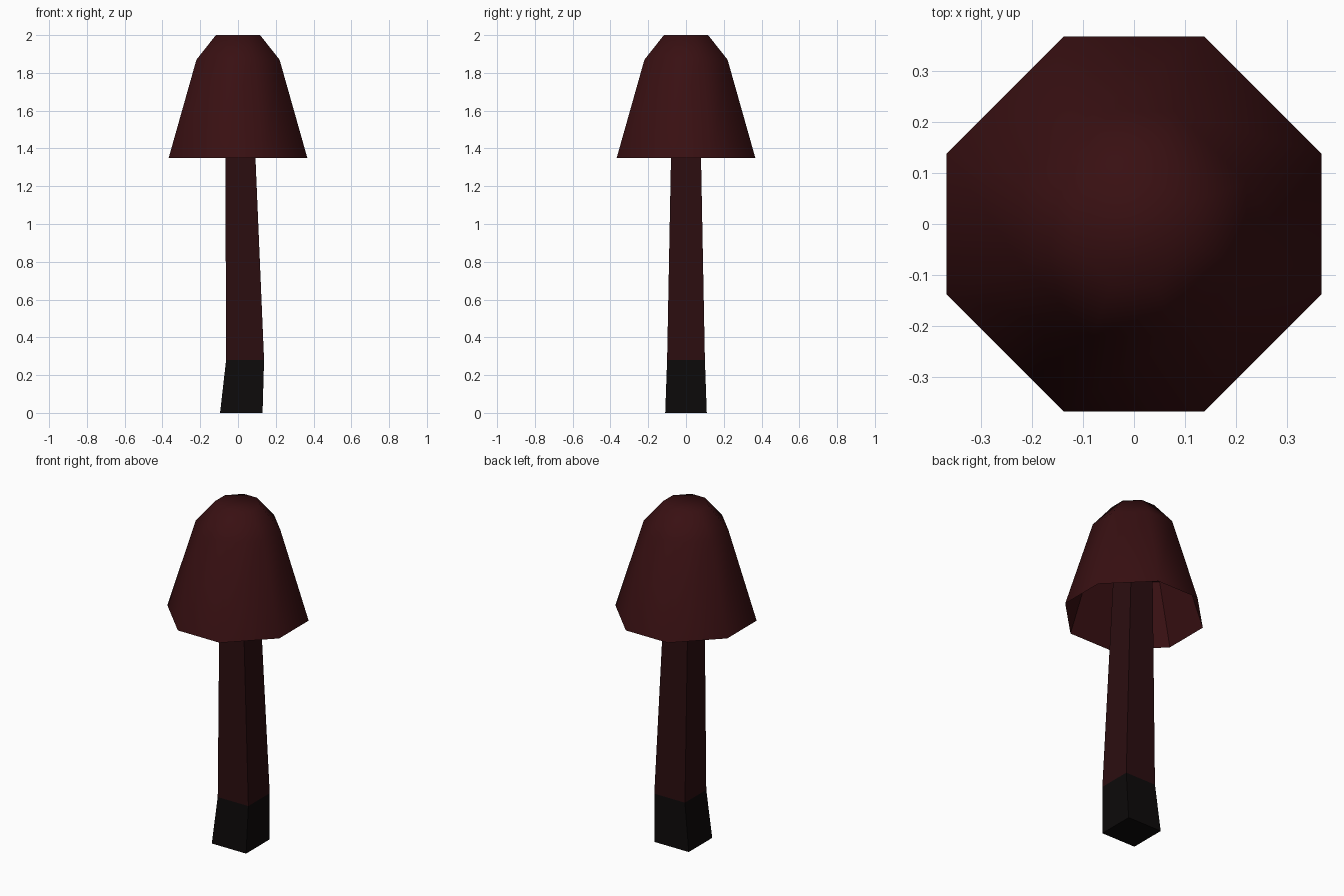
import bpy, bmesh

if "Cube" in bpy.data.objects:
    bpy.data.objects.remove(bpy.data.objects["Cube"])


def material(name, color):
    m = bpy.data.materials.new(name)
    m.diffuse_color = (*color, 1)
    m.use_nodes = True
    m.node_tree.nodes["Principled BSDF"].inputs["Base Color"].default_value = m.diffuse_color
    return m


def octagon(a, z, ox=0.0, oy=0.0):
    h = a * 0.375
    pts = [(a, -h), (a, h), (h, a), (-h, a), (-a, h), (-a, -h), (-h, -a), (h, -a)]
    return [(x + ox, y + oy, z) for x, y in pts]


def rectangle(x0, x1, hy, z):
    return [(x0, -hy, z), (x1, -hy, z), (x1, hy, z), (x0, hy, z)]


def loft(name, rings, mat, bottom=False, top=False, smooth=False, flip=False):
    bm = bmesh.new()
    loops = [[bm.verts.new(p) for p in ring] for ring in rings]
    n = len(loops[0])
    for lo, hi in zip(loops, loops[1:]):
        for i in range(n):
            j = (i + 1) % n
            bm.faces.new((lo[i], lo[j], hi[j], hi[i]))
    if bottom:
        bm.faces.new(loops[0][::-1])
    if top:
        bm.faces.new(loops[-1])
    if flip:
        bmesh.ops.reverse_faces(bm, faces=bm.faces[:])
    for f in bm.faces:
        f.smooth = smooth
    me = bpy.data.meshes.new(name)
    bm.to_mesh(me)
    bm.free()
    me.materials.append(mat)
    ob = bpy.data.objects.new(name, me)
    bpy.context.collection.objects.link(ob)
    return ob


cap_red = material("cap_red", (0.040, 0.005, 0.006))
stem_red = material("stem_red", (0.024, 0.004, 0.005))
soil_dark = material("soil_dark", (0.004, 0.003, 0.003))

# Mushroom cap: eight-sided bell with a flat crown
loft("cap", [octagon(0.367, 1.35), octagon(0.22, 1.87), octagon(0.117, 2.0)],
     cap_red, top=True, smooth=True)

# Hollow underside of the cap, facing inwards
loft("cap_lining", [octagon(0.367, 1.35), octagon(0.262, 1.70)],
     cap_red, top=True, flip=True)

# Bent square stem with a darker foot
knee = rectangle(-0.063, 0.138, 0.10, 0.28)
loft("stem", [knee, rectangle(-0.068, 0.078, 0.073, 1.69)], stem_red, top=True)
loft("stem_foot", [rectangle(-0.095, 0.13, 0.11, 0.0), knee], soil_dark, bottom=True)
